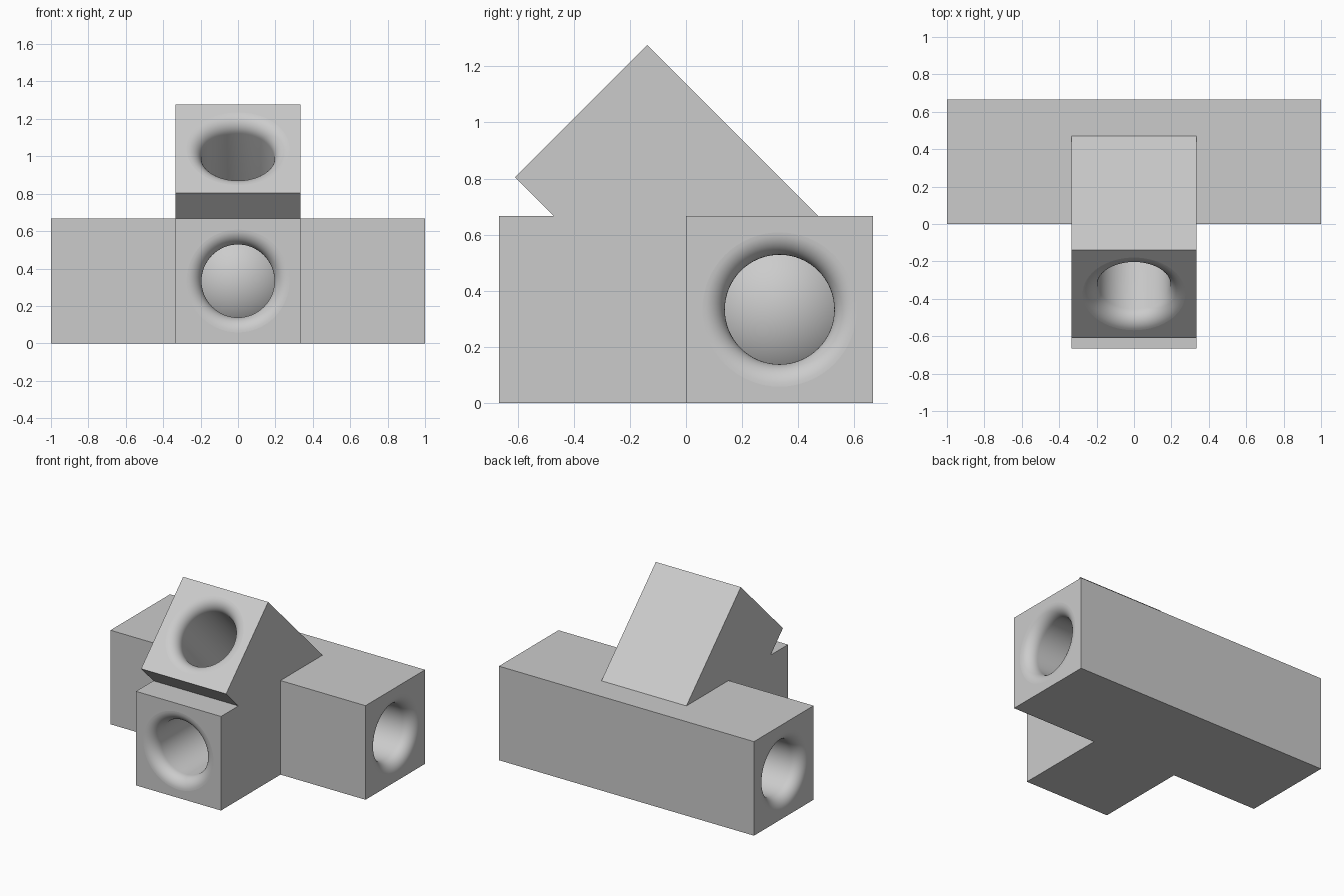
import bpy
import bmesh
from math import pi, cos, sin, radians
from mathutils import Matrix, Vector

HALF = 1 / 3      # half width of every arm
REACH = 1.0       # distance from the joint centre to each mouth
BORE = 0.195      # bore radius
LIP = 0.08        # rounding radius at the mouth
CENTRE = Vector((0, HALF, HALF))

if "Cube" in bpy.data.objects:
    bpy.data.objects.remove(bpy.data.objects["Cube"], do_unlink=True)

grey = bpy.data.materials.new("plain_grey")
grey.use_nodes = True
colour = (0.6, 0.6, 0.6, 1)
grey.diffuse_color = colour
grey.node_tree.nodes["Principled BSDF"].inputs["Base Color"].default_value = colour


def finish(name, bm):
    bmesh.ops.recalc_face_normals(bm, faces=bm.faces)
    mesh = bpy.data.meshes.new(name)
    bm.to_mesh(mesh)
    bm.free()
    mesh.materials.append(grey)
    obj = bpy.data.objects.new(name, mesh)
    bpy.context.collection.objects.link(obj)
    return obj


def aim(direction):
    """Put local z along the direction, starting at the joint centre."""
    turn = Vector(direction).to_track_quat('Z', 'Y').to_matrix().to_4x4()
    return Matrix.Translation(CENTRE) @ turn


def box(name, direction, start, end):
    bm = bmesh.new()
    bmesh.ops.create_cube(bm, size=1)
    shape = Matrix.Translation((0, 0, (start + end) / 2)) @ Matrix.Diagonal(
        (2 * HALF, 2 * HALF, end - start, 1))
    bmesh.ops.transform(bm, matrix=aim(direction) @ shape, verts=bm.verts)
    return finish(name, bm)


def bore_cutter(name, direction):
    """Turned plug with a flared, rounded mouth."""
    wide = BORE + LIP
    profile = [(0, 0.2), (BORE, 0.2)]
    for i in range(11):
        a = i / 10 * pi / 2
        profile.append((wide - LIP * cos(a), REACH - LIP + LIP * sin(a)))
    profile += [(wide, REACH + 0.1), (0, REACH + 0.1)]
    bm = bmesh.new()
    verts = [bm.verts.new((r, 0, h)) for r, h in profile]
    edges = [bm.edges.new(pair) for pair in zip(verts, verts[1:])]
    bmesh.ops.spin(bm, geom=verts + edges, cent=(0, 0, 0), axis=(0, 0, 1),
                   angle=2 * pi, steps=64)
    bmesh.ops.remove_doubles(bm, verts=bm.verts, dist=0.0001)
    bmesh.ops.transform(bm, matrix=aim(direction), verts=bm.verts)
    return finish(name, bm)


def combine(target, tool, operation):
    mod = target.modifiers.new(operation.lower(), 'BOOLEAN')
    mod.operation = operation
    mod.solver = 'EXACT'
    mod.object = tool
    bpy.context.view_layer.objects.active = target
    bpy.ops.object.modifier_apply(modifier=mod.name)
    bpy.data.objects.remove(tool, do_unlink=True)


def smooth(obj):
    bpy.ops.object.select_all(action='DESELECT')
    obj.select_set(True)
    bpy.context.view_layer.objects.active = obj
    bpy.ops.object.shade_smooth_by_angle(angle=radians(35))


# Square arms: a long crossbar, a front arm and a raised diagonal arm
LEFT, RIGHT, FRONT, RAISED = (1, 0, 0), (-1, 0, 0), (0, -1, 0), (0, -1, 1)
body = box("pipe_joint_body", LEFT, -REACH, REACH)
combine(body, box("front_arm", FRONT, 0, REACH), 'UNION')
combine(body, box("raised_arm", RAISED, 0, REACH), 'UNION')

# Rounded bores in the four open ends
for mouth in (LEFT, RIGHT, FRONT, RAISED):
    combine(body, bore_cutter("bore_cutter", mouth), 'DIFFERENCE')
smooth(body)
for face in body.data.polygons:
    if face.area > 0.03:
        face.use_smooth = False

# Ball closing the bores at the joint centre
bm = bmesh.new()
bmesh.ops.create_uvsphere(bm, u_segments=64, v_segments=32, radius=0.33,
                          matrix=Matrix.Translation(CENTRE))
smooth(finish("joint_ball", bm))
